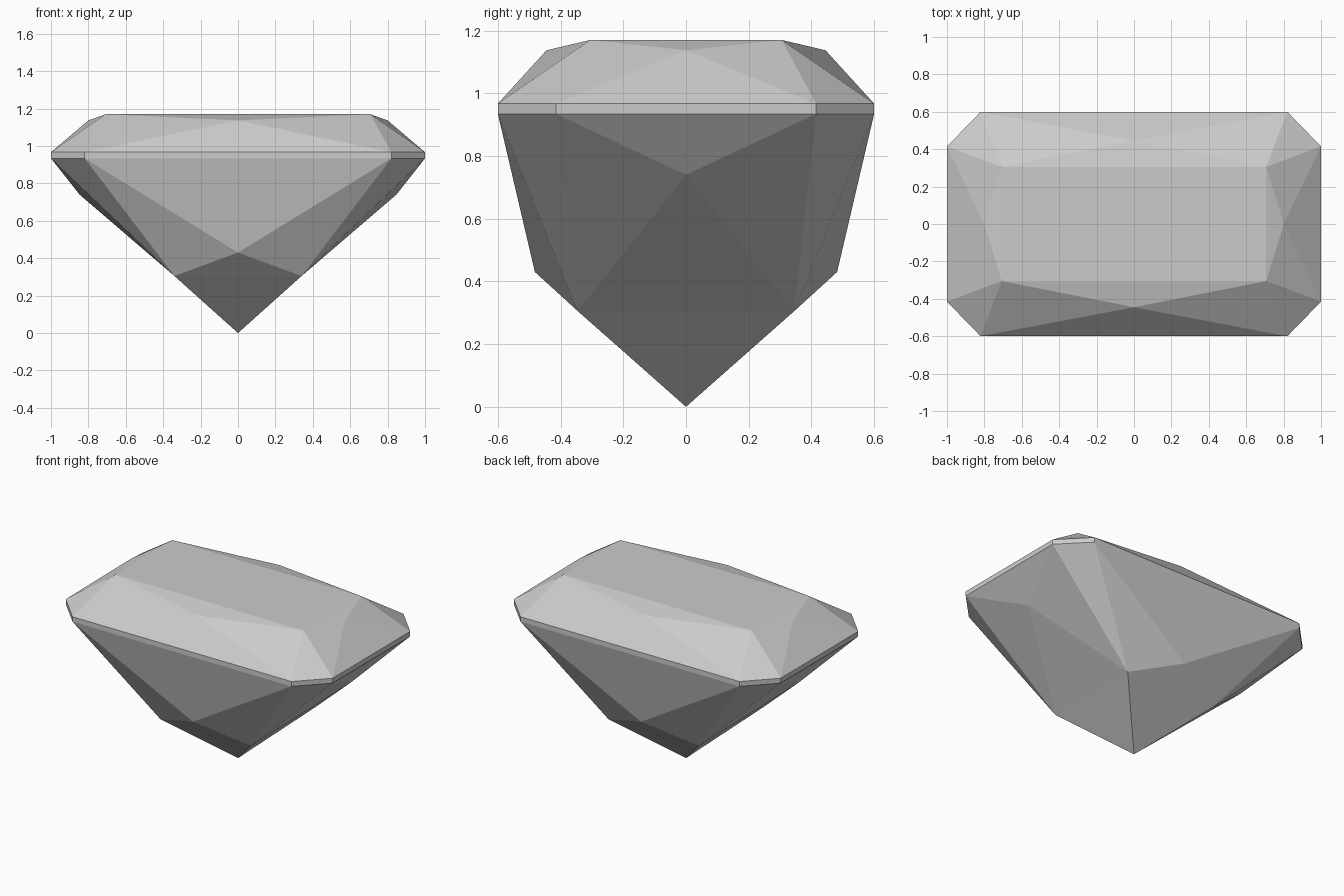
import bpy
import bmesh

default = bpy.data.objects.get("Cube")
if default:
    bpy.data.objects.remove(default, do_unlink=True)

# Gem colour
GREY = (0.6, 0.6, 0.6, 1.0)
mat = bpy.data.materials.new("gem grey")
mat.use_nodes = True
mat.diffuse_color = GREY
mat.node_tree.nodes["Principled BSDF"].inputs["Base Color"].default_value = GREY

TOP_Z, GIRDLE_TOP, GIRDLE_BOTTOM = 1.17, 0.967, 0.934
QUADRANTS = [(1, -1), (1, 1), (-1, 1), (-1, -1)]  # counter-clockwise corners

bm = bmesh.new()


def corners(x, y, z):
    """One vertex in each quadrant."""
    return [bm.verts.new((sx * x, sy * y, z)) for sx, sy in QUADRANTS]


def girdle(z):
    """Octagon as (start, end) pairs, one pair for each cut corner."""
    pairs = []
    for (sx, sy), a, b in zip(QUADRANTS, corners(0.82, 0.6, z), corners(1.0, 0.415, z)):
        pairs.append((a, b) if sx * sy < 0 else (b, a))
    return pairs


def mids(side_x, side_z, end_y, end_z):
    """Middle facet points: right, back, left, front."""
    return [bm.verts.new(p) for p in ((side_x, 0, side_z), (0, end_y, end_z),
                                      (-side_x, 0, side_z), (0, -end_y, end_z))]


def facets(ring, inner, mid):
    """Triangles linking the girdle to the inner corners through the mid points."""
    for i in range(4):
        j = (i + 1) % 4
        bm.faces.new((ring[i][0], ring[i][1], inner[i]))
        bm.faces.new((ring[i][1], ring[j][0], mid[i]))
        bm.faces.new((ring[i][1], mid[i], inner[i]))
        bm.faces.new((ring[j][0], inner[j], mid[i]))


# Crown with its flat table
upper = girdle(GIRDLE_TOP)
table = corners(0.707, 0.305, TOP_Z)
crown_mids = mids(0.80, 1.137, 0.445, 1.137)
facets(upper, table, crown_mids)
bm.faces.new(table)
for i in range(4):
    bm.faces.new((table[i], crown_mids[i], table[(i + 1) % 4]))

# Girdle band
lower = girdle(GIRDLE_BOTTOM)
top_loop = [v for pair in upper for v in pair]
low_loop = [v for pair in lower for v in pair]
for i in range(8):
    j = (i + 1) % 8
    bm.faces.new((low_loop[i], low_loop[j], top_loop[j], top_loop[i]))

# Pavilion tapering to the bottom point
belly = corners(0.34, 0.345, 0.305)
belly_mids = mids(0.847, 0.74, 0.482, 0.43)
facets(lower, belly, belly_mids)
tip = bm.verts.new((0, 0, 0))
for i in range(4):
    j = (i + 1) % 4
    bm.faces.new((belly[i], belly_mids[i], belly[j]))
    bm.faces.new((belly[i], belly[j], tip))

bmesh.ops.recalc_face_normals(bm, faces=bm.faces)
mesh = bpy.data.meshes.new("cut_gem")
bm.to_mesh(mesh)
bm.free()
mesh.materials.append(mat)
gem = bpy.data.objects.new("cut_gem", mesh)
bpy.context.collection.objects.link(gem)
